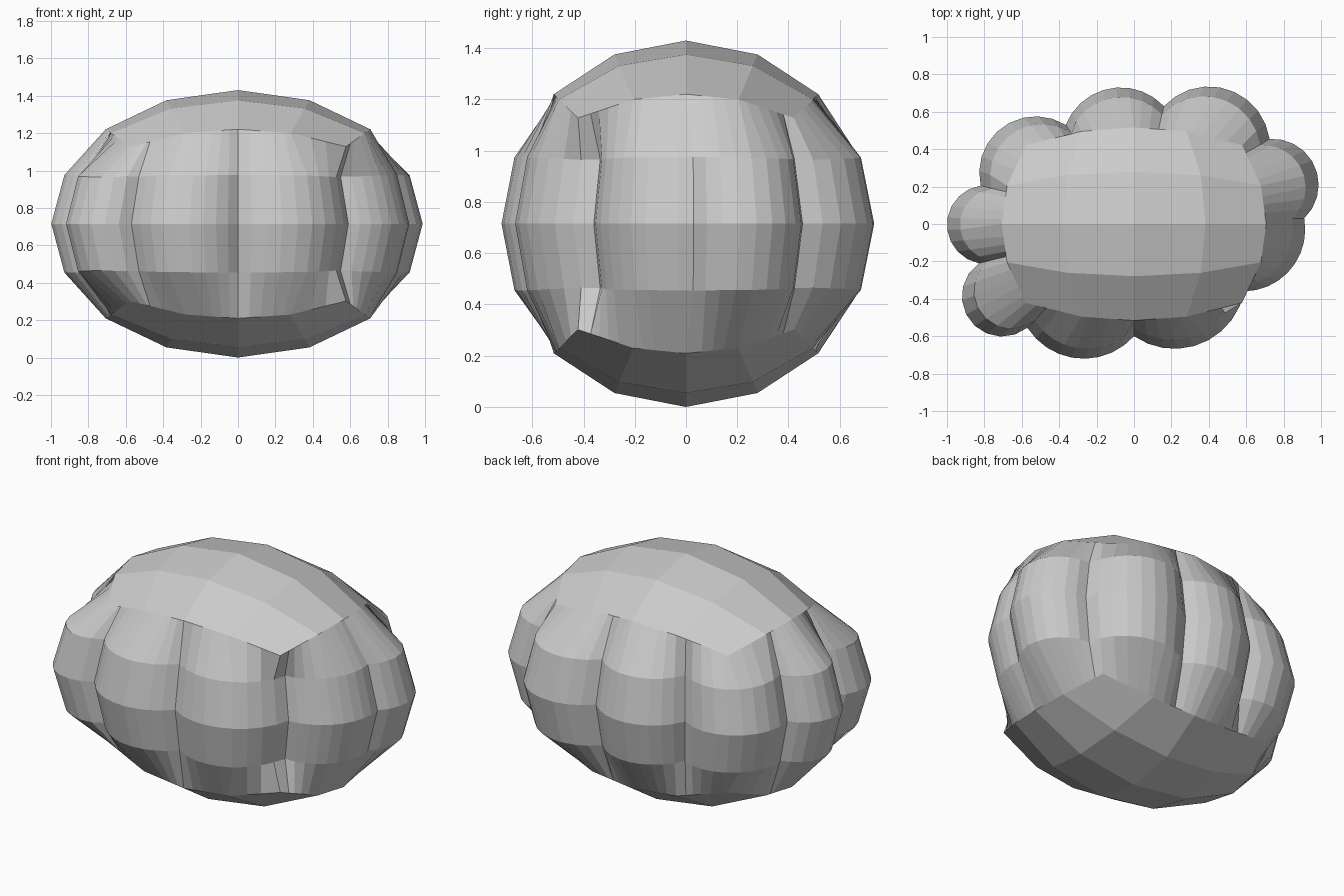
import bpy, bmesh, math
from mathutils import Vector

if "Cube" in bpy.data.objects:
    bpy.data.objects.remove(bpy.data.objects["Cube"])

W, D, H = 1.0, 0.73, 0.715      # half sizes
STEP = math.radians(22.5)

# each lobe: starting notch, then the outermost point of its arc
LOBES = [((0, -.60), (.33, -.65)), ((.59, -.36), (.84, -.24)), ((.91, .03), (.97, .30)),
         ((.725, .455), (.50, .72)), ((.16, .63), (-.06, .73)), ((-.365, .53), (-.70, .52)),
         ((-.82, .205), (-1.0, 0)), ((-.83, -.21), (-.87, -.525)), ((-.57, -.555), (-.28, -.72))]
SEG = 9


def arc(p, m, q):
    """Points of the circle arc p -> m -> q, without q."""
    (ax, ay), (bx, by), (cx, cy) = p, m, q
    d = 2 * (ax * (by - cy) + bx * (cy - ay) + cx * (ay - by))
    A, B, C = ax * ax + ay * ay, bx * bx + by * by, cx * cx + cy * cy
    ox = (A * (by - cy) + B * (cy - ay) + C * (ay - by)) / d
    oy = (A * (cx - bx) + B * (ax - cx) + C * (bx - ax)) / d
    r = math.hypot(ax - ox, ay - oy)
    a0 = math.atan2(ay - oy, ax - ox)
    sweep = (math.atan2(cy - oy, cx - ox) - a0) % (2 * math.pi)
    return [(ox + r * math.cos(a0 + sweep * i / SEG), oy + r * math.sin(a0 + sweep * i / SEG))
            for i in range(SEG)]


def cap_point(i, j):
    """Node of the 4x4 top patch of a cube-sphere, i and j in -2..2."""
    v = Vector((math.tan(i * STEP), math.tan(j * STEP), 1)).normalized()
    return Vector((v.x * W, v.y * D, v.z * H))


# the 16 border nodes of the patch, counter-clockwise from the middle of the front
border = [(k, -2) for k in range(0, 2)] + [(2, k) for k in range(-2, 2)] + \
         [(k, 2) for k in range(2, -2, -1)] + [(-2, k) for k in range(2, -2, -1)] + [(-2, -2), (-1, -2)]
nodes = [cap_point(*b) for b in border]

outline = []
for k, (notch, mid) in enumerate(LOBES):
    outline += arc(notch, mid, LOBES[(k + 1) % len(LOBES)][0])

# position of each outline point along the patch border, snapped to the nodes
pos, last = [], 0.0
for x, y in outline:
    ang = (math.atan2(y / D, x / W) + math.pi / 2) % (2 * math.pi)
    if ang > 6.2 and last < 1:
        ang = 0
    last = max(last, ang / STEP)
    pos.append(last)
for n in range(16):
    i = min(range(len(pos)), key=lambda k: abs(pos[k] - n))
    pos[i] = float(n)


def edge_point(q):
    a, b = nodes[int(q) % 16], nodes[(int(q) + 1) % 16]
    return a.lerp(b, q - int(q))


bm = bmesh.new()
edge = [edge_point(q) for q in pos]
rings = []
for level in (-2, -1, 0, 1, 2):
    s = 1 if level > 0 else -1
    if abs(level) == 2:
        pts = [(p.x, p.y, H + s * p.z) for p in edge]
    elif level == 0:
        pts = [(x, y, H) for x, y in outline]
    else:
        pts = [(x * .93, y * .93, H + s * (.20 + .12 * p.z)) for (x, y), p in zip(outline, edge)]
    rings.append([bm.verts.new(p) for p in pts])

# lobed side wall
n = len(outline)
for lo, hi in zip(rings, rings[1:]):
    for i in range(n):
        j = (i + 1) % n
        bm.faces.new((lo[i], lo[j], hi[j], hi[i]))

# smooth domed top and bottom patches
for s in (1, -1):
    grid = {}
    for i in range(-2, 3):
        for j in range(-2, 3):
            p = cap_point(i, j)
            grid[i, j] = bm.verts.new((p.x, p.y, H + s * p.z))
    for i in range(-2, 2):
        for j in range(-2, 2):
            f = [grid[i, j], grid[i + 1, j], grid[i + 1, j + 1], grid[i, j + 1]]
            bm.faces.new(f if s > 0 else f[::-1])

bmesh.ops.remove_doubles(bm, verts=bm.verts[:], dist=1e-4)
mesh = bpy.data.meshes.new("lobed_bush")
bm.to_mesh(mesh)
bm.free()

mat = bpy.data.materials.new("light grey")
mat.diffuse_color = (.6, .6, .6, 1)
mat.use_nodes = True
mat.node_tree.nodes["Principled BSDF"].inputs["Base Color"].default_value = mat.diffuse_color
mesh.materials.append(mat)
bpy.context.collection.objects.link(bpy.data.objects.new("lobed_bush", mesh))
